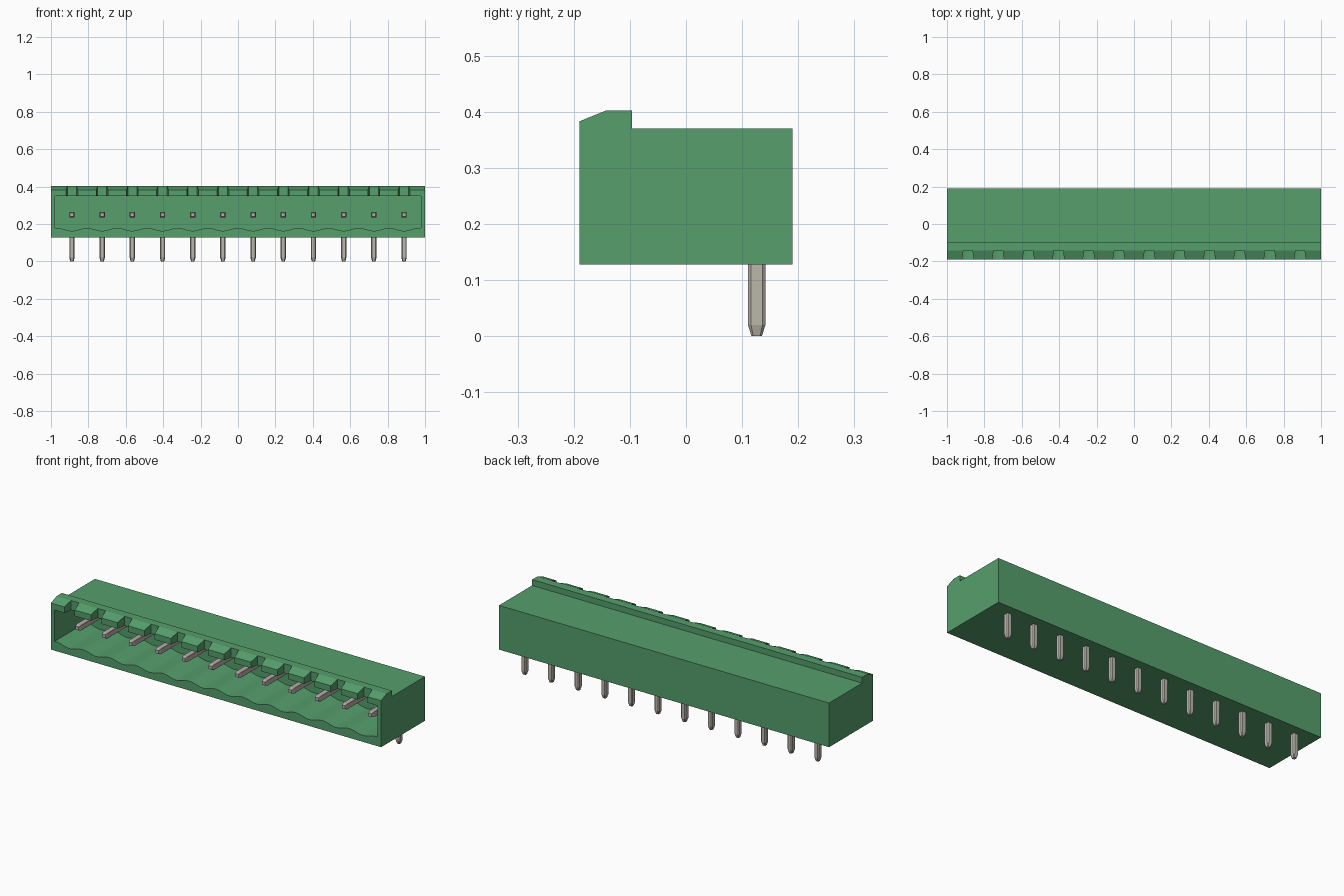
import bpy, bmesh, math
from mathutils import Vector

cube = bpy.data.objects.get("Cube")
if cube:
    bpy.data.objects.remove(cube, do_unlink=True)


def material(name, rgb):
    m = bpy.data.materials.new(name)
    m.use_nodes = True
    m.diffuse_color = (*rgb, 1)
    m.node_tree.nodes["Principled BSDF"].inputs["Base Color"].default_value = (*rgb, 1)
    return m


GREEN = material("green plastic", (0.092, 0.345, 0.15))
METAL = material("tinned metal", (0.50, 0.48, 0.41))
TIP = material("contact metal", (0.48, 0.42, 0.40))

COUNT, PITCH = 12, 0.1614
CENTRES = [(i - (COUNT - 1) / 2) * PITCH for i in range(COUNT)]


def loft(name, ring_groups, mat):
    """Join each group of matching rings into a closed solid."""
    bm = bmesh.new()
    for rings in ring_groups:
        loops = [[bm.verts.new(p) for p in ring] for ring in rings]
        n = len(loops[0])
        for a, b in zip(loops, loops[1:]):
            for i in range(n):
                j = (i + 1) % n
                bm.faces.new((a[i], a[j], b[j], b[i]))
        bm.faces.new(loops[0][::-1])
        bm.faces.new(loops[-1])
    bmesh.ops.recalc_face_normals(bm, faces=bm.faces)
    mesh = bpy.data.meshes.new(name)
    bm.to_mesh(mesh)
    bm.free()
    mesh.materials.append(mat)
    ob = bpy.data.objects.new(name, mesh)
    bpy.context.collection.objects.link(ob)
    return ob


def activate(ob):
    bpy.ops.object.select_all(action='DESELECT')
    ob.select_set(True)
    bpy.context.view_layer.objects.active = ob


def cut(ob, cutter):
    cutter.hide_render = True
    mod = ob.modifiers.new("cut", 'BOOLEAN')
    mod.operation, mod.solver, mod.object = 'DIFFERENCE', 'EXACT', cutter
    activate(ob)
    bpy.ops.object.modifier_apply(modifier=mod.name)
    bpy.data.objects.remove(cutter, do_unlink=True)


# Housing: side profile with the raised, chamfered front ridge
side = [(-0.19, 0.128), (0.19, 0.128), (0.19, 0.37), (-0.096, 0.37),
        (-0.096, 0.402), (-0.143, 0.402), (-0.19, 0.383)]
housing = loft("housing", [[[(x, y, z) for y, z in side] for x in (-1, 1)]], GREEN)

# Socket cavity with a scalloped floor, one dip below each contact
half = COUNT * PITCH / 2
steps = COUNT * 10
floor = [(-0.978, 0.179)]
for i in range(steps + 1):
    x = -half + 2 * half * i / steps
    floor.append((x, 0.171 + 0.008 * math.cos(2 * math.pi * (x + half) / PITCH)))
outline = floor + [(0.978, 0.179), (0.978, 0.35), (-0.978, 0.35)]
cut(housing, loft("cavity_cutter",
                  [[[(x, y, z) for x, z in outline] for y in (-0.25, 0.08)]], GREEN))

# Flared notches through the ridge above each contact
notches = []
for c in CENTRES:
    plan = [(c - 0.033, -0.2), (c + 0.033, -0.2), (c + 0.024, -0.142), (c - 0.024, -0.142)]
    notches.append([[(x, y, z) for x, y in plan] for z in (0.33, 0.45)])
cut(housing, loft("notch_cutter", notches, GREEN))
activate(housing)
bpy.ops.object.shade_smooth_by_angle(angle=math.radians(20))


def bar_ring(centre, u, v, hu, hv, bevel):
    """Rectangle with clipped corners, spanned by directions u and v."""
    a, b = hu - bevel * hu, hv - bevel * hv
    corners = [(hu, -b), (hu, b), (a, hv), (-a, hv), (-hu, b), (-hu, -b), (-a, -hv), (a, -hv)]
    return [Vector(centre) + u * s + v * t for s, t in corners]


X, Y, Z = Vector((1, 0, 0)), Vector((0, 1, 0)), Vector((0, 0, 1))
for i, c in enumerate(CENTRES, 1):
    # Solder leg with a tapered foot
    loft(f"solder_leg_{i}",
         [[bar_ring((c, 0.126, z), X, Y, 0.0145 * s, 0.0155 * s, 0.35)
           for z, s in ((0, 0.6), (0.02, 1), (0.135, 1))]], METAL)
    # Contact reaching forward in the cavity, with a tapered tip
    loft(f"contact_{i}",
         [[bar_ring((c, y, 0.25), X, Z, 0.0145 * s, 0.0145 * s, 0.1)
           for y, s in ((-0.125, 0.65), (-0.11, 1), (0.09, 1))]], TIP)
